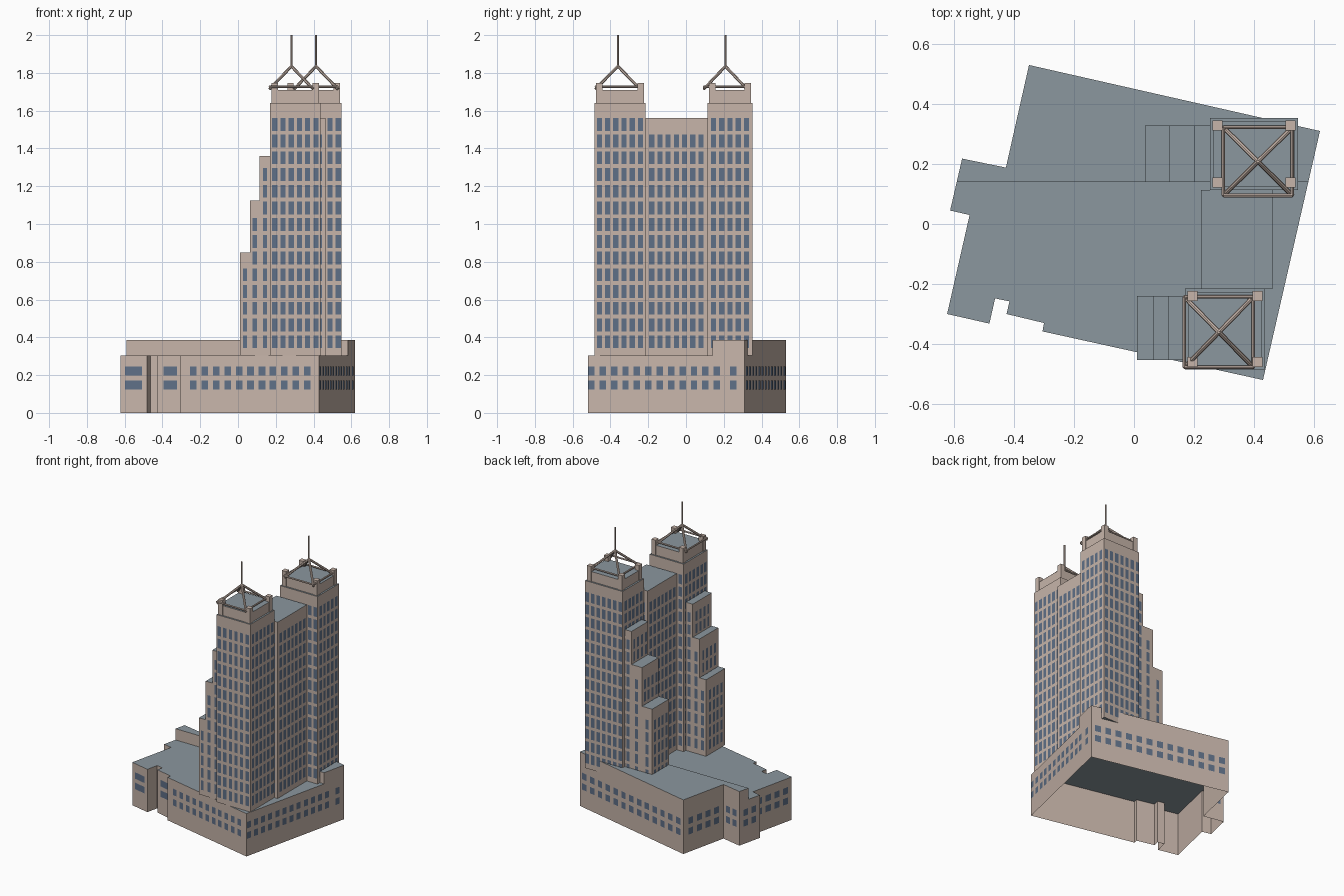
import bpy, bmesh
from mathutils import Vector

cube = bpy.data.objects.get("Cube")
if cube:
    bpy.data.objects.remove(cube, do_unlink=True)


def material(name, rgb):
    m = bpy.data.materials.new(name)
    m.use_nodes = True
    m.diffuse_color = (*rgb, 1)
    m.node_tree.nodes["Principled BSDF"].inputs["Base Color"].default_value = (*rgb, 1)
    return m


STONE = material("tan stone", (0.57, 0.46, 0.40))
ROOF = material("grey blue roof", (0.26, 0.31, 0.345))
GLASS = material("blue glass", (0.113, 0.162, 0.243))


def finish(bm, name, mats):
    me = bpy.data.meshes.new(name)
    bm.to_mesh(me)
    bm.free()
    for m in mats:
        me.materials.append(m)
    ob = bpy.data.objects.new(name, me)
    bpy.context.collection.objects.link(ob)
    return ob


def add_box(bm, x0, x1, y0, y1, z0, z1):
    vs = bmesh.ops.create_cube(bm, size=1)["verts"]
    for v in vs:
        v.co = ((x0, x1)[v.co.x > 0], (y0, y1)[v.co.y > 0], (z0, z1)[v.co.z > 0])


def block(name, *bounds):
    """Stone box with a roof-coloured top and underside."""
    bm = bmesh.new()
    add_box(bm, *bounds)
    bm.normal_update()
    for f in bm.faces:
        f.material_index = int(abs(f.normal.z) > 0.5)
    return finish(bm, name, (STONE, ROOF))


def panes(bm, a, b, stations, rows, w, h):
    """Window panes on the wall a-b; the outside lies left of the direction a to b."""
    a, b = Vector((*a, 0)), Vector((*b, 0))
    d = (b - a).normalized()
    base = a + Vector((-d.y, d.x, 0)) * 0.002
    for s in stations:
        for z in rows:
            corners = [(s + w / 2, z - h / 2), (s - w / 2, z - h / 2),
                       (s - w / 2, z + h / 2), (s + w / 2, z + h / 2)]
            bm.faces.new([bm.verts.new(base + d * t + Vector((0, 0, q))) for t, q in corners])


def spaced(length, n, pitch):
    return [length / 2 + (i - (n - 1) / 2) * pitch for i in range(n)]


# Podium: open-bottomed shell with a raised rear half
outline = [(-.35, .53), (.62, .31), (.43, -.52), (-.305, -.358), (-.30, -.33),
           (-.425, -.30), (-.415, -.258), (-.463, -.248), (-.482, -.332), (-.623, -.30),
           (-.548, .03), (-.613, .045), (-.573, .218), (-.427, .188)]
LOW, HIGH, SPLIT = 0.305, 0.385, 0.14
bm = bmesh.new()
floor = bm.faces.new([bm.verts.new((x, y, 0)) for x, y in outline])
top = bmesh.ops.extrude_face_region(bm, geom=[floor])["geom"]
for v in [g for g in top if isinstance(g, bmesh.types.BMVert)]:
    v.co.z = LOW
for f in [f for f in bm.faces if all(v.co.z < 0.01 for v in f.verts)]:
    bm.faces.remove(f)
bmesh.ops.bisect_plane(bm, geom=bm.verts[:] + bm.edges[:] + bm.faces[:],
                       plane_co=(0, SPLIT, 0), plane_no=(0, 1, 0))
rear = [f for f in bm.faces if all(v.co.z > LOW - .01 for v in f.verts)
        and f.calc_center_median().y > SPLIT]
raised = bmesh.ops.extrude_face_region(bm, geom=rear)["geom"]
for v in [g for g in raised if isinstance(g, bmesh.types.BMVert)]:
    v.co.z = HIGH
for f in [f for f in rear if f.is_valid]:
    bm.faces.remove(f)
bmesh.ops.recalc_face_normals(bm, faces=bm.faces[:])
bm.normal_update()
if max(bm.faces, key=lambda f: f.calc_center_median().z).normal.z < 0:
    bmesh.ops.reverse_faces(bm, faces=bm.faces[:])
for f in bm.faces:
    f.material_index = int(abs(f.normal.z) > 0.5)
finish(bm, "podium", (STONE, ROOF))

# Podium windows: wall index -> (positions along the wall, pane width)
front_run = [.065 + .062 * i for i in range(4)] + [.31 + .062 * i for i in range(7)]
podium_windows = {
    0: (spaced(.995, 13, .075), .042),
    1: ([.06] + [.15 + .062 * i for i in range(12)], .035),
    2: (front_run, .036),
    4: ([.06], .075),
    8: ([.072], .092),
    9: (spaced(.338, 4, .075), .045),
    11: (spaced(.177, 2, .07), .04),
    12: (spaced(.149, 2, .06), .036),
    13: (spaced(.35, 4, .075), .042),
}
bm = bmesh.new()
for i, (stations, w) in podium_windows.items():
    panes(bm, outline[i], outline[(i + 1) % len(outline)], stations, (.148, .222), w, .046)
finish(bm, "podium_windows", [GLASS])

# Tower storeys share one row spacing
ROWS = [.377 + .0885 * i for i in range(14)]


def tower_block(name, x0, x1, y0, y1, z1, cols_x, cols_y, w=.027):
    block(name, x0, x1, y0, y1, LOW, z1)
    rows = [z for z in ROWS if z + .037 < z1 - .04]
    bm = bmesh.new()
    corners = [(x0, y1), (x1, y1), (x1, y0), (x0, y0)]
    for i in range(4):
        a, b = corners[i], corners[(i + 1) % 4]
        length, n = ((x1 - x0, cols_x), (y1 - y0, cols_y))[i % 2]
        if n:
            panes(bm, a, b, spaced(length, n, .0435), rows, w, .068)
    finish(bm, name + "_windows", [GLASS])


def beam(bm, a, b, r, sides=8):
    a, b = Vector(a), Vector(b)
    d = b - a
    mat = d.to_track_quat("Z", "Y").to_matrix().to_4x4()
    mat.translation = (a + b) / 2
    bmesh.ops.create_cone(bm, cap_ends=True, segments=sides, radius1=r, radius2=r,
                          depth=d.length, matrix=mat)


def crown(name, x0, x1, y0, y1, frame):
    """Penthouse, corner posts, square ring, braces and mast on a tower."""
    block(name + "_penthouse", x0 + .012, x1 - .012, y0 + .012, y1 - .012, 1.63, 1.71)
    bm = bmesh.new()
    for px in (x0 + .008, x1 - .042):
        for py in (y0 + .008, y1 - .042):
            add_box(bm, px, px + .034, py, py + .034, 1.63, 1.747)
    finish(bm, name + "_corner_posts", [STONE])
    fx0, fx1, fy0, fy1 = frame
    ring = [(fx0, fy0), (fx1, fy0), (fx1, fy1), (fx0, fy1)]
    apex = ((fx0 + fx1) / 2, (fy0 + fy1) / 2, 1.835)
    bm = bmesh.new()
    for i, p in enumerate(ring):
        beam(bm, (*p, 1.727), (*ring[(i + 1) % 4], 1.727), .006)
        beam(bm, (*p, 1.715), apex, .008)
    beam(bm, apex, (apex[0], apex[1], 2), .005)
    finish(bm, name + "_mast_frame", [STONE])


# Twin towers with their crowns
tower_block("front_tower", .17, .437, -.485, -.215, 1.64, 6, 6)
crown("front_tower", .17, .437, -.485, -.215, (.168, .398, -.478, -.243))
tower_block("rear_tower", .253, .547, .113, .353, 1.64, 7, 5)
crown("rear_tower", .253, .547, .113, .353, (.298, .528, .095, .322))

# Link between the towers
tower_block("link_block", .223, .463, -.215, .113, 1.56, 5, 7)

# Stepped wings on the left side of each tower
for name, xs, y0, y1 in (("front", (.01, .063, .115, .17), -.453, -.24),
                         ("rear", (.037, .117, .2, .253), .14, .328)):
    for i, z in enumerate((.85, 1.125, 1.36)):
        tower_block(f"{name}_wing_step_{i + 1}", xs[i], xs[i + 1], y0, y1, z, 1, 4, .022)
